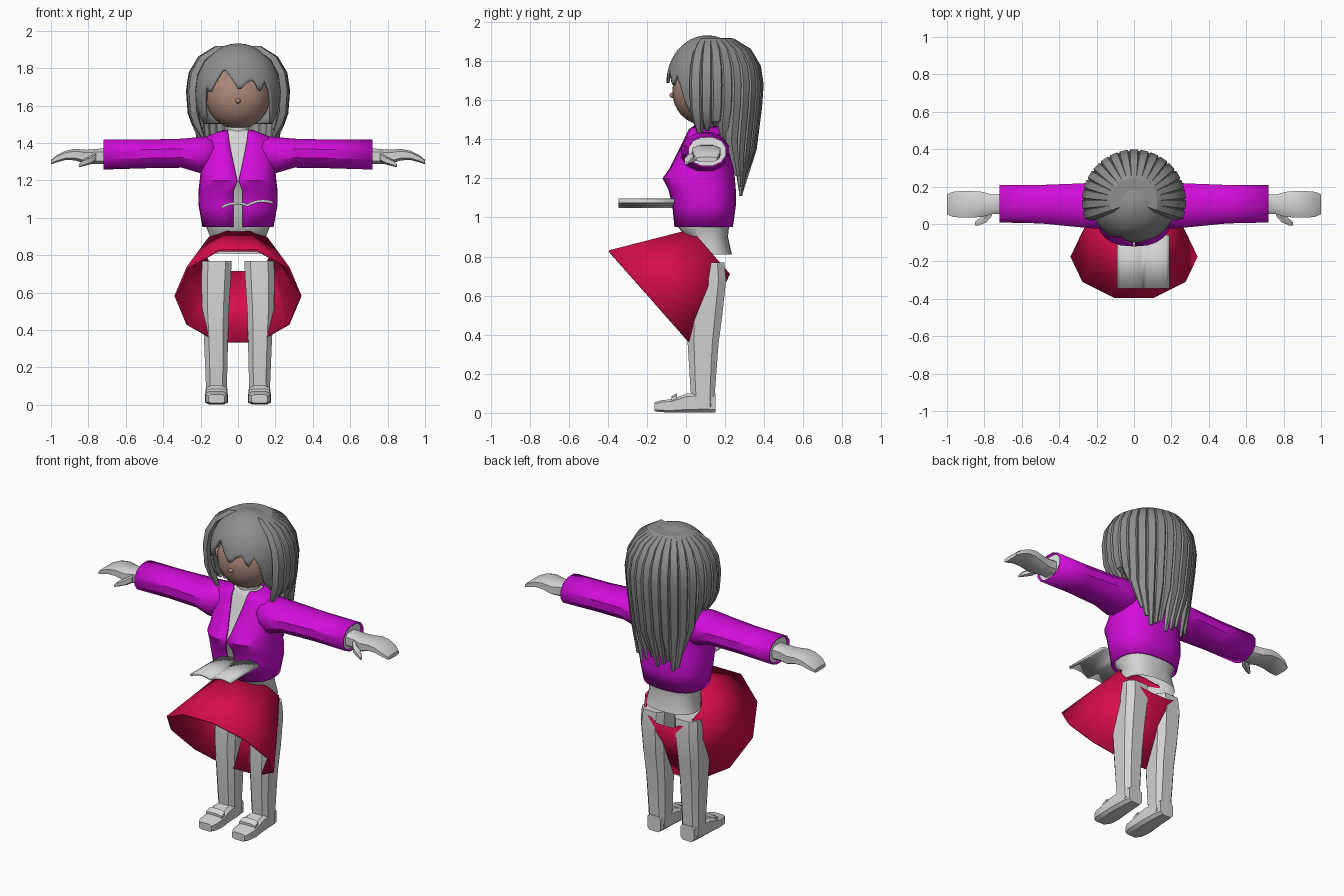
import bpy, bmesh
from math import sin, cos, pi, acos, asin, radians, copysign
from mathutils import Vector

if "Cube" in bpy.data.objects:
    bpy.data.objects.remove(bpy.data.objects["Cube"])


def material(name, r, g, b):
    m = bpy.data.materials.new(name)
    m.use_nodes = True
    m.diffuse_color = (r, g, b, 1)
    m.node_tree.nodes["Principled BSDF"].inputs["Base Color"].default_value = (r, g, b, 1)
    return m


GREY = material("light grey", .65, .65, .65)
HAIR = material("hair grey", .27, .27, .27)
MAGENTA = material("magenta", .65, .004, .7)
RED = material("crimson", .68, .004, .07)
SKIN = material("skin", .4, .24, .19)
WHITE = material("white lining", .95, .95, .95)


def finish(bm, name, mat, angle=35, mirror=False, thick=0):
    bmesh.ops.remove_doubles(bm, verts=bm.verts, dist=.0005)
    bmesh.ops.recalc_face_normals(bm, faces=bm.faces)
    me = bpy.data.meshes.new(name)
    bm.to_mesh(me)
    bm.free()
    me.materials.append(mat)
    ob = bpy.data.objects.new(name, me)
    bpy.context.collection.objects.link(ob)
    bpy.ops.object.select_all(action="DESELECT")
    ob.select_set(True)
    bpy.context.view_layer.objects.active = ob
    bpy.ops.object.shade_smooth_by_angle(angle=radians(angle))
    if thick:
        sol = ob.modifiers.new("thickness", "SOLIDIFY")
        sol.thickness = thick
    if mirror:
        ob.modifiers.new("mirror", "MIRROR")
    return ob


def add_loft(bm, rings, closed=True, caps=True):
    rows = [[bm.verts.new(p) for p in r] for r in rings]
    n = len(rows[0])
    for a, b in zip(rows, rows[1:]):
        for i in range(n if closed else n - 1):
            j = (i + 1) % n
            bm.faces.new((a[i], a[j], b[j], b[i]))
    if caps and closed:
        bm.faces.new(rows[0])
        bm.faces.new(rows[-1])


def loft(name, rings, mat, closed=True, caps=True, **kw):
    bm = bmesh.new()
    add_loft(bm, rings, closed, caps)
    return finish(bm, name, mat, **kw)


def oval(axis, pos, u0, u1, v0, v1, n=8, power=.6):
    """Rounded-box ring across an axis, given its extents."""
    pts = []
    for i in range(n):
        t = 2 * pi * (i + .5) / n
        c, s = (copysign(abs(f) ** power, f) for f in (cos(t), sin(t)))
        u, v = (u0 + u1) / 2 + (u1 - u0) / 2 * c, (v0 + v1) / 2 + (v1 - v0) / 2 * s
        pts.append({"x": (pos, u, v), "y": (u, pos, v), "z": (u, v, pos)}[axis])
    return pts


def ball(name, loc, size, mat, mirror=False):
    bm = bmesh.new()
    bmesh.ops.create_uvsphere(bm, u_segments=24, v_segments=16, radius=1)
    for v in bm.verts:
        v.co = Vector(loc) + Vector([a * b for a, b in zip(v.co, size)])
    finish(bm, name, mat, mirror=mirror)


# Torso and open jacket share these levels: z, half width, front, back, opening
LEVELS = [(.95, .19, -.06, .24, .025), (1.06, .21, -.07, .255, .025),
          (1.14, .212, -.09, .255, .025), (1.2, .205, -.12, .25, .004),
          (1.25, .2, -.085, .245, .015), (1.37, .2, -.025, .23, .04),
          (1.425, .19, 0, .215, .05), (1.45, .13, .01, .2, .053), (1.468, .085, .025, .18, .056)]


def section(z, w, front, back, gap, inset=0, power=.8, n=24):
    w, front, back = w - inset, front + inset, back - inset
    t0 = asin((gap / w) ** (1 / power))
    pts = []
    for i in range(n + 1):
        t = t0 + (2 * pi - 2 * t0) * i / n
        s, c = (copysign(abs(f) ** power, f) for f in (sin(t), cos(t)))
        pts.append((w * s, (front + back) / 2 - (back - front) / 2 * c, z))
    return pts


loft("jacket", [section(*l) for l in LEVELS], MAGENTA, closed=False, thick=.01)
hips = [(.81, .165, .0, .235, 0), (.9, .15, .0, .215, 0)]
loft("torso", [section(*l) for l in hips] +
     [section(*l[:4], 0, inset=.02) for l in LEVELS], GREY, closed=False)
loft("neck", [oval("z", z, -.06, .06, .04, .16, 12, 1) for z in (1.4, 1.54)], GREY)

# Sleeves with a pale lining at the cuff
loft("sleeve", [oval("x", x, *r, 12, .9) for x, *r in (
    (.1, .0, .21, 1.26, 1.44), (.2, -.03, .225, 1.235, 1.435), (.3, -.02, .22, 1.265, 1.425),
    (.5, .0, .212, 1.262, 1.42), (.72, .005, .212, 1.255, 1.42))], MAGENTA,
    caps=False, mirror=True, thick=.008)
loft("cuff_lining", [oval("x", x, .012, .205, 1.262, 1.413, 12, .9) for x in (.7, .706)],
     WHITE, mirror=True)

# Forearm, mitten hand and thumb
loft("hand", [oval("x", x, *r) for x, *r in (
    (.65, .05, .165, 1.285, 1.375), (.76, .05, .16, 1.285, 1.37), (.81, .035, .175, 1.285, 1.365),
    (.87, .03, .18, 1.305, 1.37), (.92, .03, .18, 1.308, 1.36), (.97, .035, .175, 1.295, 1.335),
    (1, .05, .16, 1.285, 1.31))], GREY, mirror=True)
loft("thumb", [oval("x", x, *r, 6, .8) for x, *r in (
    (.76, .04, .09, 1.3, 1.35), (.79, .005, .07, 1.285, 1.33),
    (.83, -.01, .03, 1.275, 1.31), (.85, -.01, .012, 1.27, 1.285))], GREY, mirror=True)

# Legs, feet and shoe straps
loft("leg", [oval("z", z, *r) for z, *r in (
    (.03, .06, .17, .03, .15), (.12, .056, .175, .02, .152), (.35, .05, .185, .005, .17),
    (.5, .046, .195, .0, .19), (.68, .034, .2, .01, .21), (.77, .03, .195, .02, .2))],
    GREY, mirror=True, angle=25)
loft("foot", [oval("y", y, *r, 8, .45) for y, *r in (
    (-.16, .07, .16, .008, .055), (-.13, .055, .175, .003, .065), (-.07, .052, .178, 0, .072),
    (.0, .055, .175, 0, .1), (.1, .06, .17, 0, .11), (.152, .068, .162, 0, .1))],
    GREY, mirror=True, angle=25)
loft("shoe_strap", [oval("y", y, .058, .172, .05, z, 8, .6)
                    for y, z in ((-.075, .085), (-.045, .103))], GREY, mirror=True, angle=25)

# Tilted cone skirt
rim = Vector((0, .66, -.75))


def skirt_ring(y, z, rx, r):
    return [Vector((0, y, z)) + Vector((rx * cos(t), 0, 0)) + rim * r * sin(t)
            for t in (2 * pi * i / 10 for i in range(10))]


loft("skirt", [skirt_ring(.125, .825, .195, .16), skirt_ring(-.175, .582, .34, .35)],
     RED, caps=False, angle=40, thick=.012)

# Open book held before the waist
bm = bmesh.new()
page = []
for i in range(17):
    u = i / 16
    page.append((-.09 + .28 * u, 1.06 + .024 * u + .018 * abs(sin(2 * pi * u)) ** .7))
add_loft(bm, [[(x, y, z) for x, z in page] for y in (-.345, -.06)], closed=False)
finish(bm, "open_book", GREY, thick=.014)

# Head
ball("head", (0, .085, 1.645), (.172, .155, .17), SKIN)
ball("nose", (0, -.068, 1.625), (.014, .016, .014), SKIN)
ball("ear", (.172, .05, 1.65), (.012, .025, .032), SKIN, mirror=True)

# Smooth hair cap with a ragged fringe: (degrees from front, lower edge height)
FRINGE = [(-180, 1.5), (-75, 1.5), (-58, 1.54), (-50, 1.71), (-42, 1.66), (-35, 1.71),
          (-22, 1.8), (-12, 1.76), (2, 1.68), (12, 1.72), (22, 1.74), (31, 1.67),
          (40, 1.73), (48, 1.68), (58, 1.55), (75, 1.5), (180, 1.5)]


def fringe(deg):
    for (a, za), (b, zb) in zip(FRINGE, FRINGE[1:]):
        if a <= deg <= b:
            return za + (zb - za) * (deg - a) / (b - a)


def cap_point(deg, u):
    th = u * acos((fringe(deg) - 1.69) / .242)
    s = sin(th) if th < pi / 2 else (1 + sin(th)) / 2
    p = radians(deg)
    return (.228 * s * sin(p), .11 - .21 * s * cos(p), 1.69 + .242 * cos(th))


loft("hair_cap", [[cap_point(d, i / 14) for d in range(-180, 180, 4)] for i in range(15)],
     HAIR, caps=False, angle=50, thick=.015)

# Ridged locks sweeping from the crown: short at the sides, long at the back
bm = bmesh.new()
LOCKS = 19
for i in range(LOCKS):
    a = radians(-15 + 210 * i / (LOCKS - 1))
    c, s = cos(a), sin(a)
    k = min(1, max(0, (s - .3) / .3))
    jag = .025 * (i % 3)
    path = [Vector((r * c, .12 + r * s, z)) for r, z in (
        (.02, 1.915), (.12, 1.905), (.2, 1.85), (.245, 1.77), (.258, 1.68), (.25, 1.56))]
    path.append(Vector((.23 * c, .12 + .225 * s, 1.5 - .15 * k)))
    path.append(Vector((.19 * c, .12 + .19 * s + k * (.16 - .19 * s), 1.42 - .31 * k + jag)))
    widths = (.008, .026, .036, .04, .041, .039, .035, .012)
    side = Vector((-s, c, 0))
    rings = []
    for j, (p, w) in enumerate(zip(path, widths)):
        tan = (path[min(j + 1, len(path) - 1)] - path[max(j - 1, 0)]).normalized()
        out = tan.cross(side).normalized()
        h = .024 * w / .04
        rings.append([p + side * w - out * h * .5, p + side * w * .5 + out * h * .8,
                      p - side * w * .5 + out * h * .8, p - side * w - out * h * .5,
                      p - out * h])
    add_loft(bm, rings)
finish(bm, "hair_locks", HAIR, angle=28)
